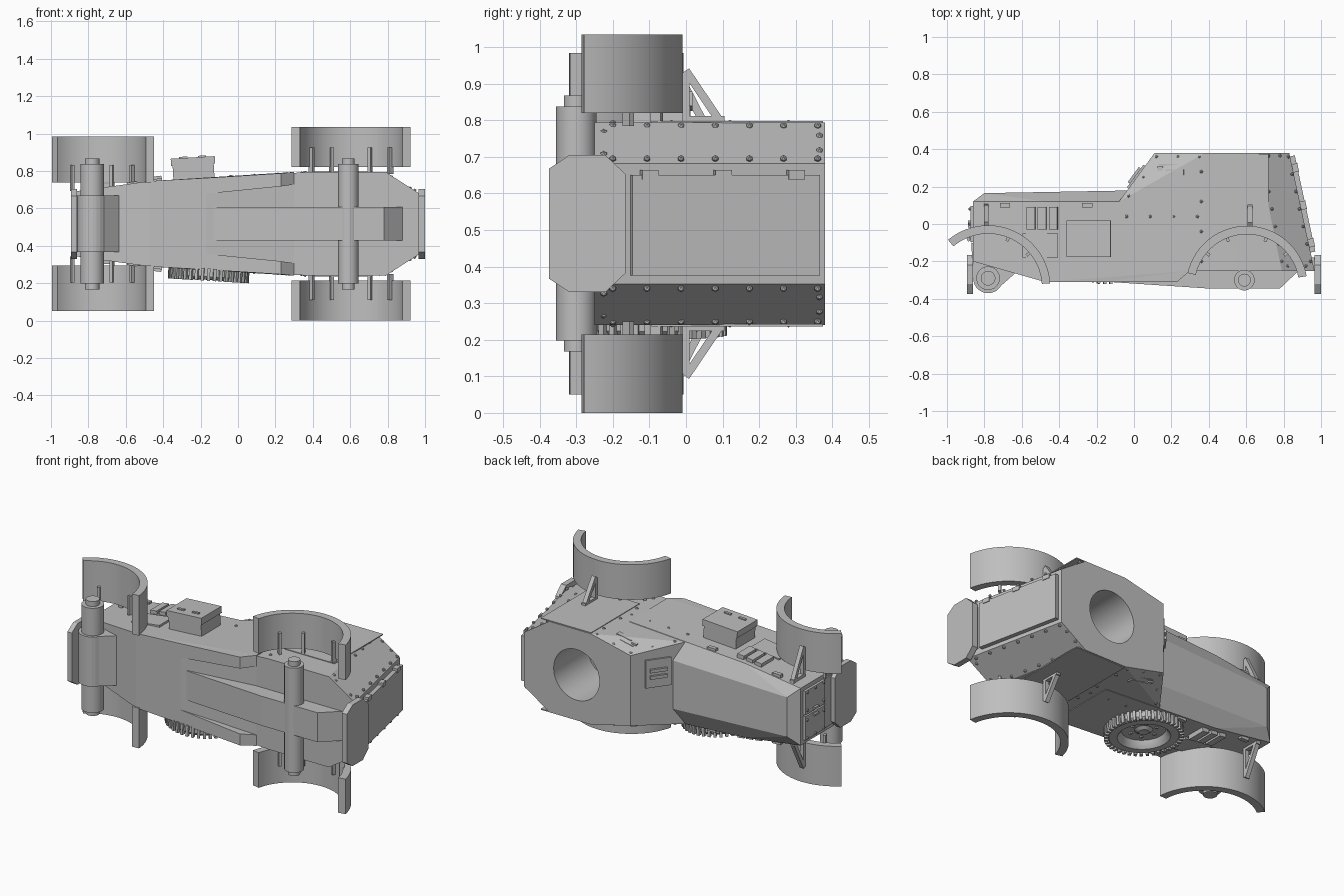
import bpy, bmesh, math
from mathutils import Vector, Matrix

if "Cube" in bpy.data.objects:
    bpy.data.objects.remove(bpy.data.objects["Cube"])

C = 0.5175          # height of the vehicle's centre plane (it lies on its side)
SIDES = ((1, "upper"), (-1, "lower"))

paint = bpy.data.materials.new("plain_grey")
paint.use_nodes = True
paint.diffuse_color = (0.52, 0.52, 0.52, 1)
paint.node_tree.nodes["Principled BSDF"].inputs["Base Color"].default_value = paint.diffuse_color


def finish(bm, name, loc=(0, 0, C), tilt=0, smooth=False):
    bmesh.ops.recalc_face_normals(bm, faces=bm.faces)
    me = bpy.data.meshes.new(name)
    bm.to_mesh(me)
    bm.free()
    me.materials.append(paint)
    ob = bpy.data.objects.new(name, me)
    bpy.context.collection.objects.link(ob)
    ob.location = loc
    ob.rotation_euler = (0, tilt, 0)
    if smooth:
        bpy.ops.object.select_all(action="DESELECT")
        ob.select_set(True)
        bpy.context.view_layer.objects.active = ob
        bpy.ops.object.shade_smooth_by_angle(angle=math.radians(30))
    return ob


def solid(name, pts, mirror=True):
    """Convex solid; each point is (x, y, half width)."""
    bm = bmesh.new()
    for x, y, w in pts:
        bm.verts.new((x, y, w))
        if mirror:
            bm.verts.new((x, y, -w))
    res = bmesh.ops.convex_hull(bm, input=bm.verts)
    loose = [v for v in bm.verts if not v.link_faces]
    bmesh.ops.delete(bm, geom=loose, context="VERTS")
    bmesh.ops.dissolve_limit(bm, angle_limit=0.02, verts=bm.verts, edges=bm.edges)
    return finish(bm, name)


def prism(name, pts, z0, z1, smooth=False):
    bm = bmesh.new()
    face = bm.faces.new([bm.verts.new((x, y, z0)) for x, y in pts])
    new = bmesh.ops.extrude_face_region(bm, geom=[face])["geom"]
    bmesh.ops.translate(bm, vec=(0, 0, z1 - z0), verts=[v for v in new if isinstance(v, bmesh.types.BMVert)])
    return finish(bm, name, smooth=smooth)


def add_box(bm, centre, size, rot=Matrix()):
    m = Matrix.Translation(centre) @ rot @ Matrix.Diagonal((*size, 1))
    bmesh.ops.create_cube(bm, size=1, matrix=m)


def boxes(name, items, loc=(0, 0, C), tilt=0):
    bm = bmesh.new()
    for item in items:
        add_box(bm, *item)
    return finish(bm, name, loc, tilt)


def lathe(name, profile, loc, tilt=0, steps=40):
    """Revolve (radius, z) points around z."""
    bm = bmesh.new()
    vs = [bm.verts.new((r, 0, z)) for r, z in profile]
    es = [bm.edges.new(p) for p in zip(vs, vs[1:])]
    bmesh.ops.spin(bm, geom=vs + es, cent=(0, 0, 0), axis=(0, 0, 1), angle=math.tau, steps=steps)
    bmesh.ops.remove_doubles(bm, verts=bm.verts, dist=1e-4)
    return finish(bm, name, loc, tilt, smooth=True)


def rivets(name, rows):
    bm = bmesh.new()
    for a, b, n in rows:
        for i in range(n):
            p = Vector(a).lerp(Vector(b), i / max(n - 1, 1))
            for s in (1, -1):
                m = Matrix.Translation((p.x, p.y, s * p.z))
                bmesh.ops.create_icosphere(bm, subdivisions=1, radius=0.01, matrix=m)
    return finish(bm, name)


# Front body with bonnet
solid("front_body", [
    (-.86, -.2, .175), (-.62, -.25, .21), (-.475, -.31, .228), (-.17, -.31, .245),
    (.3, -.25, .277), (-.86, .12, .175), (-.475, .12, .228), (-.08, .12, .25), (.3, .12, .275),
    (-.8, .165, .12), (.02, .18, .15)])

# Cabin with angled rear corners and an open turret ring
cabin = solid("cabin", [
    (.83, .38, .165), (.66, .38, .277), (.38, .38, .277), (.11, .38, .215),
    (.965, -.25, .165), (.79, -.25, .277), (.38, -.25, .277),
    (-.08, .12, .25), (-.08, -.25, .25)])
bpy.ops.mesh.primitive_cylinder_add(vertices=48, radius=.155, depth=.6,
                                    location=(.475, .35, C), rotation=(math.pi / 2, 0, 0))
cutter = bpy.context.object
cutter.name = "turret_cutter"
cutter.hide_render = True
cut = cabin.modifiers.new("turret_opening", "BOOLEAN")
cut.object, cut.operation, cut.solver = cutter, "DIFFERENCE", "EXACT"
bpy.context.view_layer.objects.active = cabin
bpy.ops.object.modifier_apply(modifier=cut.name)
bpy.data.objects.remove(cutter)
bpy.context.view_layer.objects.active = cabin
cabin.select_set(True)
bpy.ops.object.shade_smooth_by_angle(angle=math.radians(15))

# Underside: keel, side sills, front axle cradle
prism("keel", [(-.13, -.27), (-.13, -.31), (.4, -.345), (.78, -.345), (.88, -.25), (.88, -.2)], -.09, .09)
for s, tag in SIDES:
    solid(tag + "_sill", [(x, y, s * w) for x, y, w in (
        (-.17, -.31, .16), (-.17, -.31, .245), (.23, -.31, .2), (.23, -.31, .27),
        (.3, -.25, .21), (.3, -.25, .277), (-.17, -.25, .16), (-.17, -.25, .245))], False)
arc = [(-.78 + .08 * math.cos(math.radians(a)), -.29 + .08 * math.sin(math.radians(a)))
       for a in range(190, 331, 14)]
prism("front_axle_cradle", [(-.87, -.1)] + arc + [(-.62, -.25), (-.52, -.12)], -.152, .152)

# Axles
for name, x, y, r in (("front_axle", -.78, -.29, .063), ("rear_axle", .59, -.3, .055)):
    q = r * .62
    lathe(name, [(0, -.35), (q, -.35), (q, -.32), (r, -.32), (r, .32), (q, .32), (q, .35), (0, .35)],
          (x, y, C))

# Fenders with ribs and triangular stays
FENDERS = (("front", -.78, -.34, .333, 4, 130, .222, .467, -.79, .185, .36),
           ("rear", .603, -.335, .325, 10, 167, .303, .5175, .62, .277, .41))
for name, cx, cy, r, a0, a1, z0, z1, sx, w0, w1 in FENDERS:
    angs = [math.radians(a0 + (a1 - a0) * i / 32) for i in range(33)]
    ring = lambda rad, seq: [(cx + rad * math.cos(a), cy + rad * math.sin(a)) for a in seq]
    outline = ring(r, angs) + ring(r - .045, angs[::-1])
    for s, tag in SIDES:
        prism(f"{tag}_{name}_fender", outline, *sorted((s * z0, s * z1)), smooth=True)
        ribs = []
        for deg in (40, 68, 112, 140):
            if deg < a1:
                a = math.radians(deg)
                c = (cx + (r - .05) * math.cos(a), cy + (r - .05) * math.sin(a), s * (w0 + .06))
                ribs.append((c, (.03, .016, .14), Matrix.Rotation(a, 4, "Z")))
        boxes(f"{tag}_{name}_fender_ribs", ribs)
        # stay: foot, upright and diagonal brace
        d = Vector((0, .09, w0 - w1))
        brace = Matrix.Rotation(s * math.atan2(d.z, d.y), 4, "X")
        boxes(f"{tag}_{name}_stay", [
            ((sx, .0, s * (w0 + w1) / 2), (.026, .02, w1 - w0)),
            ((sx, .05, s * (w0 + .008)), (.026, .11, .018)),
            ((sx, .05, s * (w0 + w1) / 2), (.026, d.length + .02, .022), brace)])

# Bumpers: shaped plates at both ends
for name, x0, x1 in (("front_bumper", -.892, -.862), ("rear_bumper", .965, 1.0)):
    solid(name, [(x, y, w) for x in (x0, x1) for y, w in (
        (-.375, .15), (-.32, .187), (-.22, .187), (-.22, .135), (-.165, .135))])
solid("rear_bumper_mount", [(.86, -.25, .13), (.97, -.25, .13), (.86, -.18, .13), (.97, -.18, .13)])

# Rear door following the slope of the rear plate
slope = Matrix.Rotation(math.atan2(.135, .63), 4, "Z")
boxes("rear_door", [((.9, .107, -.005), (.03, .525, .275), slope)])
boxes("rear_door_hinges", [((.905 - .214 * y + .022, y, .133), (.03, .045, .026), slope)
                           for y in (-.1, .1, .3)])

# Nose doors
boxes("nose_doors", [((-.865, .0, s * .077), (.02, .19, .145)) for s in (1, -1)])
boxes("nose_handles", [((-.88, .0, s * .02), (.016, .04, .012)) for s in (1, -1)])

# Louvres, engine panels, bonnet catches and vision hatches on each flank
for s, tag in SIDES:
    t = -s * .13
    boxes(tag + "_louvres", [((dx, .03, s * .004), (.045, .12, .03))
                             for dx in (-.06, 0, .06)], (-.49, 0, C + s * .228), t)
    boxes(tag + "_engine_panel", [((0, -.115, 0), (.19, .13, .012))], (-.5, 0, C + s * .226), t)
    boxes(tag + "_bonnet_catches", [((x, .1, s * w), (.055, .025, .03))
                                    for x, w in ((-.69, .2), (-.25, .241))])
    boxes(tag + "_vision_hatch", [((0, 0, 0), (.15, .085, .02)), ((.01, 0, s * .012), (.1, .03, .014)),
                                  ((-.07, -.02, s * .01), (.03, .02, .02)),
                                  ((-.07, .02, s * .01), (.03, .02, .02))],
          (.21, .277, C + s * .247), -s * .19)
    boxes(tag + "_cabin_seam", [((.55, .14, s * .278), (.34, .47, .006))])

# Windscreen hatch
screen = Matrix.Rotation(math.atan2(.26, .19), 4, "Z")
boxes("windscreen_hatch", [((.015, .25, .09), (.15, .022, .17), screen),
                           ((.005, .258, .11), (.1, .022, .02), screen),
                           ((.005, .258, .07), (.1, .022, .02), screen)])

# Stowage box on the upper flank
boxes("stowage_box", [((0, 0, .045), (.22, .185, .09)), ((0, 0, .1), (.236, .195, .04)),
                      ((-.05, -.05, .122), (.045, .015, .01)), ((.05, -.05, .122), (.045, .015, .01))],
      (-.235, -.08, C + .235), -.06)

# Spare wheel on the lower flank
spare, lean = (-.155, -.105, C - .238), .06
lathe("spare_tyre", [(0, -.03), (.03, -.034), (.05, -.02), (.12, -.02), (.13, -.045), (.145, -.062),
                     (.19, -.06), (.203, -.045), (.203, 0), (0, 0)], spare, lean, 48)
boxes("spare_treads", [((.205 * math.cos(a), .205 * math.sin(a), -.034), (.024, .016, .066),
                        Matrix.Rotation(a, 4, "Z"))
                       for a in (math.tau * i / 40 for i in range(40))], spare, lean)
boxes("spare_wheel_nuts", [((.075 * math.cos(a), .075 * math.sin(a), -.022), (.015, .015, .012))
                           for a in (math.tau * i / 6 for i in range(6))], spare, lean)

# Rivets along the rear corner plates, cabin flanks and nose
rivets("rear_corner_rivets", [
    ((.685, .36, .268), (.79, -.2, .268), 7), ((.826, .36, .178), (.945, -.2, .178), 7),
    ((.82, -.225, .25), (.92, -.225, .19), 2), ((.72, .365, .24), (.78, .365, .2), 2)])
rivets("cabin_rivets", [
    ((.34, .04, .27), (-.04, .04, .253), 4), ((.35, .36, .27), (.12, .36, .22), 3),
    ((.36, .28, .274), (.36, -.2, .274), 4), ((.05, .25, .235), (-.03, .15, .25), 2)])
rivets("nose_rivets", [((-.876, .08, .14), (-.876, -.08, .14), 3), ((-.876, .08, .03), (-.876, -.08, .03), 2)])
